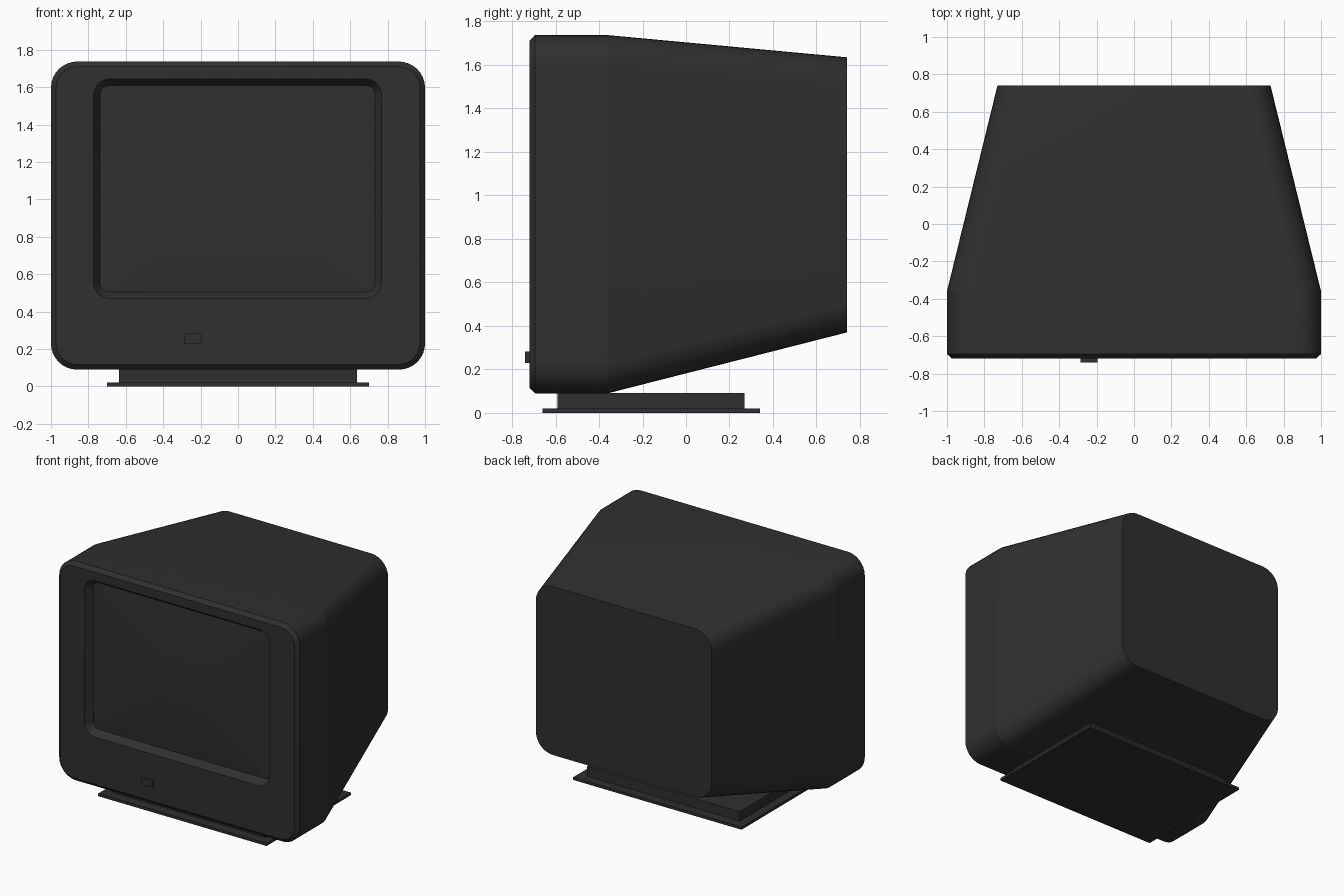
import bpy, bmesh, math

if "Cube" in bpy.data.objects:
    bpy.data.objects.remove(bpy.data.objects["Cube"])

plastic = bpy.data.materials.new("charcoal plastic")
plastic.diffuse_color = (0.029, 0.029, 0.029, 1)
plastic.use_nodes = True
plastic.node_tree.nodes["Principled BSDF"].inputs["Base Color"].default_value = plastic.diffuse_color


def ring(x0, x1, z0, z1, r, y, n=8):
    """Rounded rectangle in the xz plane, counter-clockwise seen from the front."""
    pts = []
    corners = [(x1 - r, z0 + r, -90), (x1 - r, z1 - r, 0),
               (x0 + r, z1 - r, 90), (x0 + r, z0 + r, 180)]
    for cx, cz, start in corners:
        for i in range(n + 1):
            a = math.radians(start + 90 * i / n)
            pts.append((cx + r * math.cos(a), y, cz + r * math.sin(a)))
    return pts


def loft(name, rings, cap_back=False, cap_front=False):
    """Skin a list of rings running from back to front."""
    bm = bmesh.new()
    loops = [[bm.verts.new(p) for p in r] for r in rings]
    for a, b in zip(loops, loops[1:]):
        for i in range(len(a)):
            j = (i + 1) % len(a)
            bm.faces.new((a[i], a[j], b[j], b[i]))
    if cap_back:
        bm.faces.new(loops[0][::-1])
    if cap_front:
        bm.faces.new(loops[-1])
    me = bpy.data.meshes.new(name)
    bm.to_mesh(me)
    bm.free()
    ob = bpy.data.objects.new(name, me)
    bpy.context.collection.objects.link(ob)
    me.materials.append(plastic)
    bpy.ops.object.select_all(action='DESELECT')
    ob.select_set(True)
    bpy.context.view_layer.objects.active = ob
    bpy.ops.object.shade_smooth_by_angle(angle=math.radians(12))
    return ob


def box(name, x0, x1, y0, y1, z0, z1):
    bpy.ops.mesh.primitive_cube_add(
        size=1, location=((x0 + x1) / 2, (y0 + y1) / 2, (z0 + z1) / 2))
    ob = bpy.context.object
    ob.name = name
    ob.data.name = name
    ob.scale = (x1 - x0, y1 - y0, z1 - z0)
    bpy.ops.object.transform_apply(location=False, rotation=False, scale=True)
    ob.data.materials.append(plastic)
    return ob


# Housing: tapered back, straight front section, chamfer, screen opening
FRONT, EDGE = -0.72, -0.665
loft("monitor_housing", [
    ring(-0.73, 0.73, 0.37, 1.635, 0.14, 0.74),
    ring(-1.0, 1.0, 0.09, 1.737, 0.14, -0.36),
    ring(-1.0, 1.0, 0.09, 1.737, 0.14, -0.695),
    ring(-0.973, 0.973, 0.117, 1.71, 0.115, FRONT),
    ring(-0.773, 0.768, 0.47, 1.645, 0.09, FRONT),
    ring(-0.737, 0.732, 0.506, 1.608, 0.045, EDGE),
], cap_back=True)

# Screen: gently domed glass
cx, cz, hw, hh, bulge = -0.0025, 1.057, 0.7345, 0.551, 0.03
screen = []
for k in range(8):
    s = 1 - k / 8
    screen.append(ring(cx - hw * s, cx + hw * s, cz - hh * s, cz + hh * s,
                       0.045 * s, EDGE - bulge * (1 - s * s)))
loft("screen", screen, cap_front=True)

# Power button
box("power_button", -0.285, -0.195, -0.74, -0.70, 0.23, 0.282)

# Stand
box("stand_block", -0.635, 0.635, -0.59, 0.27, 0.02, 0.092)
box("stand_plate", -0.70, 0.70, -0.66, 0.34, 0.0, 0.02)
